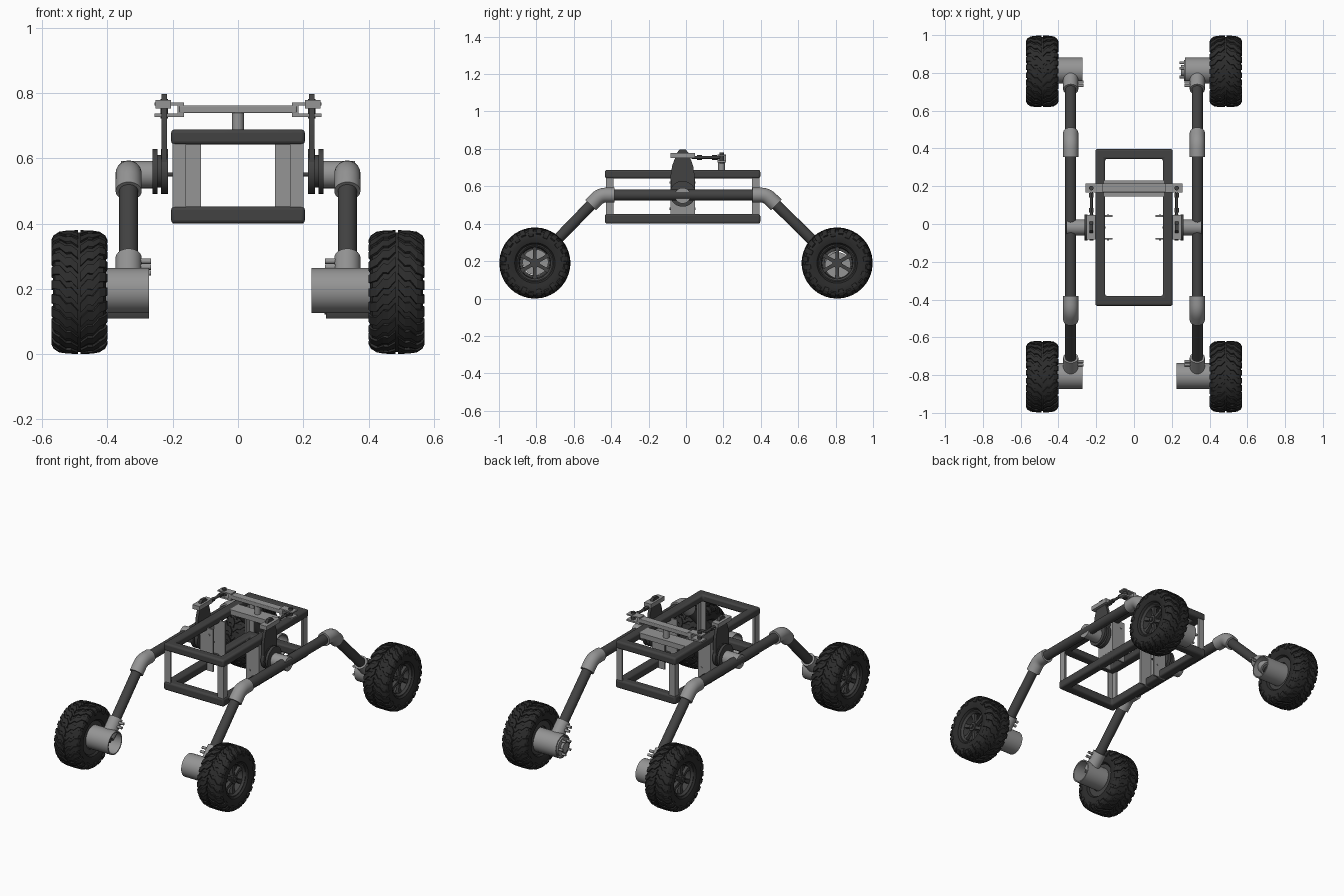
import bpy, bmesh
from math import sin, cos, pi, tau
from mathutils import Vector as V

if "Cube" in bpy.data.objects:
    bpy.data.objects.remove(bpy.data.objects["Cube"])

def material(name, g):
    m = bpy.data.materials.new(name)
    m.diffuse_color = (g, g, g, 1)
    m.use_nodes = True
    m.node_tree.nodes["Principled BSDF"].inputs["Base Color"].default_value = m.diffuse_color
    return m

DARK = material("dark_steel", 0.055)
BLACK = material("black_rubber", 0.025)
LIGHT = material("light_grey", 0.3)
CY = -0.018   # fore-aft middle of the chassis

def loft(bm, rings, closed=False):
    rs = [[bm.verts.new(p) for p in r] for r in rings]
    n = len(rs[0])
    for a, b in zip(rs, rs[1:] + (rs[:1] if closed else [])):
        for i in range(n):
            j = (i + 1) % n
            bm.faces.new((a[i], a[j], b[j], b[i]))
    if not closed:
        bm.faces.new(rs[0])
        bm.faces.new(rs[-1])

def box(bm, x0, x1, y0, y1, z0, z1):
    loft(bm, [[(x, y0, z0), (x, y1, z0), (x, y1, z1), (x, y0, z1)] for x in (x0, x1)])

def pipe(bm, path, r, n=28):
    path = [V(p) for p in path]
    rings = []
    for i, p in enumerate(path):
        t = (path[min(i + 1, len(path) - 1)] - path[max(i - 1, 0)]).normalized()
        side = V((0, 1, 0)) if abs(t.x) > 0.9 else V((1, 0, 0))
        u = side.cross(t).normalized()
        v = t.cross(u)
        rings.append([p + r * (cos(tau * k / n) * u + sin(tau * k / n) * v) for k in range(n)])
    loft(bm, rings)

def lathe(bm, prof, c=(0, 0, 0), n=48):
    # revolve a closed (x, r) profile about an axis along x
    loft(bm, [[(c[0] + x, c[1] + r * cos(tau * k / n), c[2] + r * sin(tau * k / n))
               for x, r in prof] for k in range(n)], True)

def finish(bm, name, mat, mirror=False, bevel=0, smooth=True):
    bmesh.ops.recalc_face_normals(bm, faces=bm.faces)
    me = bpy.data.meshes.new(name)
    bm.to_mesh(me)
    bm.free()
    me.materials.append(mat)
    ob = bpy.data.objects.new(name, me)
    bpy.context.collection.objects.link(ob)
    if smooth:
        bpy.ops.object.select_all(action='DESELECT')
        ob.select_set(True)
        bpy.context.view_layer.objects.active = ob
        bpy.ops.object.shade_smooth_by_angle(angle=0.6)
    if bevel:
        m = ob.modifiers.new("bevel", 'BEVEL')
        m.width, m.segments = bevel, 3
    if mirror:
        ob.modifiers.new("mirror", 'MIRROR')
    return ob

# chassis: two rectangular tube frames
for name, z0, z1 in (("lower_frame", .40, .452), ("upper_frame", .642, .688)):
    bm = bmesh.new()
    w = .052
    loft(bm, [[(sx * (.205 - d), CY + sy * (.415 - d), z) for d, z in ((0, z0), (0, z1), (w, z1), (w, z0))]
              for sx, sy in ((1, 1), (-1, 1), (-1, -1), (1, -1))], True)
    finish(bm, name, DARK, bevel=.011)

# chassis posts: corner angles and middle channels
bm = bmesh.new()
for s in (-1, 1):
    ya, yb = sorted((CY + s * .41, CY + s * .37))
    ye = CY + s * .41
    box(bm, .19, .2, ya, yb, .44, .66)
    box(bm, .16, .2, *sorted((ye, ye - s * .01)), .44, .66)
finish(bm, "corner_posts", LIGHT, True, smooth=False)
bm = bmesh.new()
box(bm, .188, .2, CY - .065, CY + .065, .44, .66)
for s in (-1, 1):
    box(bm, .113, .2, *sorted((CY + s * .065, CY + s * .055)), .40, .66)
    for z in (.48, .62):
        pipe(bm, [(.138, CY + s * .06, z), (.138, CY + s * .069, z)], .006, 12)
finish(bm, "middle_channels", LIGHT, True)

# rocker beam, bent legs and fittings
HUBS = {-1: (-.805, .195), 1: (.812, .178)}
CORNER = {-1: (-.457, .553), 1: (.43, .553)}
X = .335
pipes, fits, bolts = bmesh.new(), bmesh.new(), bmesh.new()
pipe(pipes, [(X, CORNER[-1][0], .553), (X, CORNER[1][0], .553)], .029)
pipe(fits, [(.26, CY, .55), (.358, CY, .55)], .042, 32)
for s in (-1, 1):
    hub, cor = V((X, *HUBS[s])), V((X, *CORNER[s]))
    d = (hub - cor).normalized()
    pipe(pipes, [cor, hub], .029)
    a, b = cor + V((0, -s * .075, 0)), cor + d * .075
    a1, b1 = cor + V((0, -s * .03, 0)), cor + d * .03
    arc = [(1 - t) ** 2 * a1 + 2 * t * (1 - t) * cor + t * t * b1 for t in (0, .2, .4, .6, .8, 1)]
    pipe(fits, [a] + arc + [b], .04)
    pipe(fits, [hub - d * .14, hub - d * .02], .04)
    for k in (.10, .125):
        p = hub - d * k + V((0, s * .01, 0))
        pipe(bolts, [p - V((.068, 0, 0)), p], .008, 12)
finish(pipes, "rocker_pipes", DARK, True)
finish(fits, "pipe_fittings", LIGHT, True)
finish(bolts, "clamp_bolts", LIGHT, True)

# hollow motor sleeves, with an inner cap at the wheel end
for s, side, x0 in ((-1, -1, .273), (-1, 1, .225), (1, -1, .273), (1, 1, .27)):
    bm = bmesh.new()
    prof = [(x0, .069), (.455, .069), (.455, .062), (x0, .062)]
    lathe(bm, [(side * x, r) for x, r in prof], (0, *HUBS[s]))
    pipe(bm, [(side * .40, *HUBS[s]), (side * .45, *HUBS[s])], .064, 40)
    finish(bm, "motor_sleeve", LIGHT)

# the one fitted motor, rear right
bm = bmesh.new()
y, z = HUBS[1]
pipe(bm, [(.265, y, z), (.41, y, z)], .056, 36)
pipe(bm, [(.25, y, z), (.27, y, z)], .03, 24)
for k in range(5):
    p = (y + .042 * cos(tau * k / 5), z + .042 * sin(tau * k / 5))
    pipe(bm, [(.24, *p), (.27, *p)], .007, 12)
finish(bm, "drive_motor", LIGHT)

# wheels: tyre, tread lugs, spoked rim (built once, placed four times)
tyre = bmesh.new()
half = [(.058, .096), (.074, .108), (.081, .13), (.081, .155), (.074, .17), (.055, .18), (.02, .183)]
lathe(tyre, half + [(-x, r) for x, r in reversed(half)], n=72)
lugs = bmesh.new()
N = 24
stations = [(.004, .190, 0), (.026, .1895, .13), (.042, .1885, .12), (.062, .185, .25),
            (.079, .174, .27), (.086, .160, .27), (.085, .147, .27)]
for side in (-1, 1):
    for k in range(N):
        a0 = tau * (k + (.5 if side > 0 else 0)) / N
        st = stations if k % 2 else stations[:-1]
        rings = []
        for x, r, off in st:
            ring = []
            for w, xs, dr in ((-.088, .9, .011), (-.078, 1, 0), (.078, 1, 0), (.088, .9, .011)):
                a = a0 + off + w
                ring.append((side * x * xs, (r - dr) * cos(a), (r - dr) * sin(a)))
            rings.append(ring)
        loft(lugs, rings)
rim = bmesh.new()
lathe(rim, [(-.062, .066), (-.062, .102), (.062, .102), (.064, .094), (.052, .084), (-.05, .08), (-.05, .066)])
pipe(rim, [(-.03, 0, 0), (.058, 0, 0)], .026, 32)
pipe(rim, [(.05, 0, 0), (.066, 0, 0)], .014, 6)
for k in range(6):
    a = tau * k / 6 + pi / 6
    u, v = V((0, cos(a), sin(a))), V((0, -sin(a), cos(a)))
    loft(rim, [[u * r + v * sw * w + V((x, 0, 0)) for sw, x in ((-1, .03), (1, .03), (1, xo), (-1, xo))]
               for r, w, xo in ((.015, .010, .054), (.06, .009, .048), (.092, .015, .054))])
parts = [finish(tyre, "tyre", BLACK), finish(lugs, "tread_lugs", BLACK, smooth=False),
         finish(rim, "wheel_rim", DARK)]
spots = [(s, side) for s in (-1, 1) for side in (-1, 1)]
for part in parts:
    for i, (s, side) in enumerate(spots):
        ob = part
        if i:
            ob = part.copy()
            bpy.context.collection.objects.link(ob)
        ob.location = (side * .486, .808 * s, .19)
        ob.rotation_euler = (0, 0, 0) if side > 0 else (0, 0, pi)

# rocker arms with pivot discs
bm = bmesh.new()
prof = [(.062, .56), (.064, .66), (.056, .71), (.03, .78), (.016, .797)]
prof += [(-y, z) for y, z in reversed(prof)]
loft(bm, [[(x, CY + y, z) for y, z in prof] for x in (.217, .235)])
for x0, x1, r in ((.215, .236, .069), (.234, .248, .05), (.246, .262, .069)):
    pipe(bm, [(x0, CY, .56), (x1, CY, .56)], r, 40)
pipe(bm, [(.15, CY, .55), (.22, CY, .55)], .006, 12)
finish(bm, "rocker_arms", DARK, True)

# differential linkage: clevises, rods, cross bar
bm = bmesh.new()
box(bm, .205, .252, CY - .065, CY + .065, .752, .778)
for z0, z1 in ((.727, .737), (.762, .77)):
    box(bm, .175, .256, .168, .214, z0, z1)
box(bm, .165, .185, .168, .214, .727, .77)
finish(bm, "linkage_clevises", LIGHT, True, smooth=False)
bm = bmesh.new()
pipe(bm, [(.226, .03, .755), (.226, .19, .755)], .008, 16)
for y in (.06, .14):
    pipe(bm, [(.226, y, .755), (.226, y + .025, .755)], .013, 6)
pipe(bm, [(.226, .19, .722), (.226, .19, .782)], .012, 20)
finish(bm, "linkage_rods", DARK, True)
bm = bmesh.new()
box(bm, -.18, .18, .167, .215, .738, .762)
finish(bm, "linkage_cross_bar", LIGHT, bevel=.004)
bm = bmesh.new()
pipe(bm, [(0, .19, .67), (0, .19, .745)], .018, 28)
box(bm, -.16, .16, .145, .23, .655, .686)
finish(bm, "cross_bar_mount", LIGHT)
